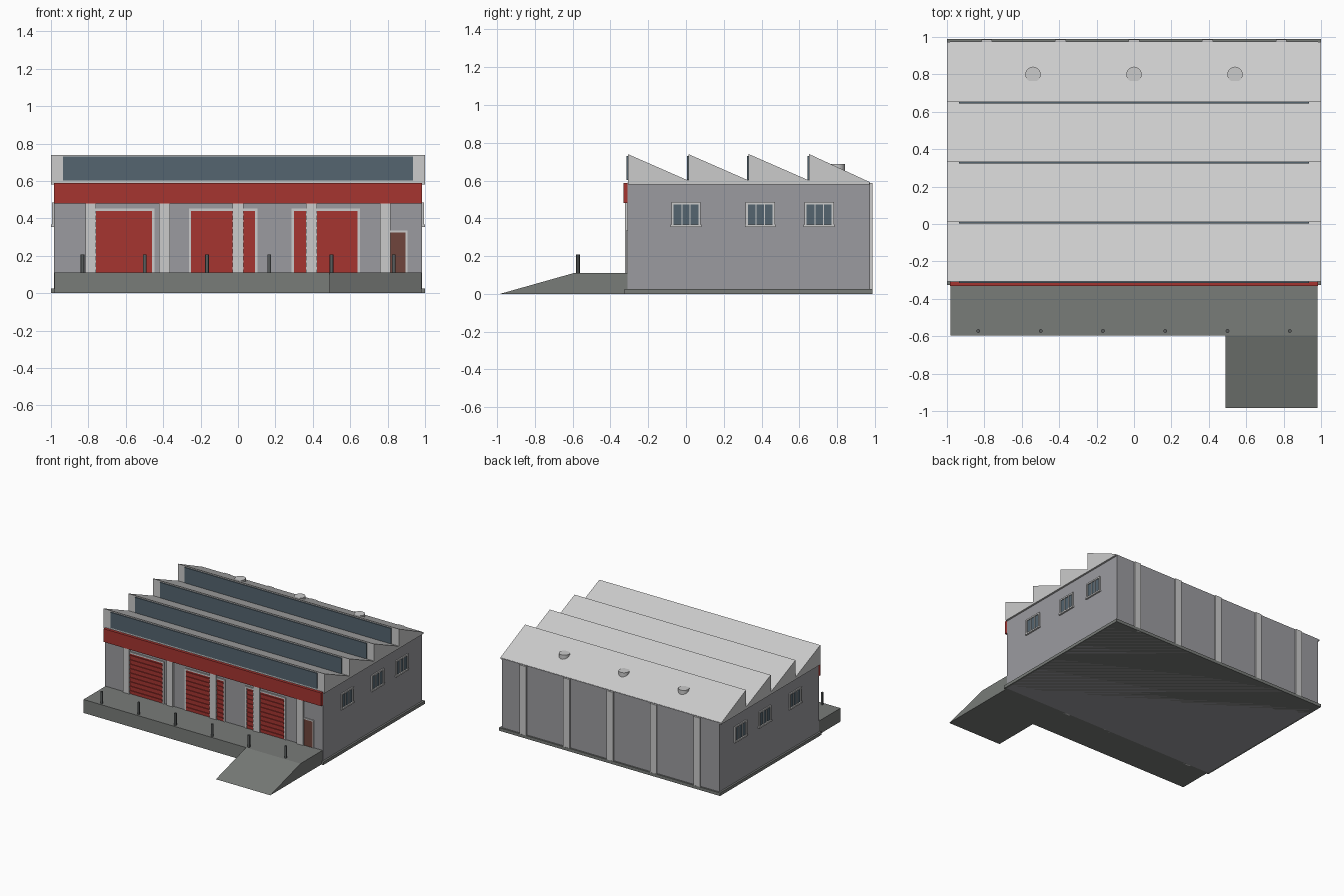
import bpy, bmesh

if "Cube" in bpy.data.objects:
    bpy.data.objects.remove(bpy.data.objects["Cube"])


def material(name, rgb):
    m = bpy.data.materials.new(name)
    m.diffuse_color = (*rgb, 1)
    m.use_nodes = True
    m.node_tree.nodes["Principled BSDF"].inputs["Base Color"].default_value = m.diffuse_color
    return m


RED = material("red_paint", (0.38, 0.035, 0.03))
GLASS = material("window_glass", (0.09, 0.13, 0.16))
BROWN = material("door_brown", (0.16, 0.06, 0.045))
DARK = material("dark_concrete", (0.19, 0.2, 0.19))
WALL = material("wall_grey", (0.33, 0.33, 0.35))
STEEL = material("dark_steel", (0.1, 0.11, 0.11))


def finish(name, bm, mat=None):
    bmesh.ops.recalc_face_normals(bm, faces=bm.faces)
    me = bpy.data.meshes.new(name)
    bm.to_mesh(me)
    bm.free()
    ob = bpy.data.objects.new(name, me)
    bpy.context.collection.objects.link(ob)
    if mat:
        me.materials.append(mat)
    return ob


def boxes(name, ranges, mat=None):
    """One object from boxes given as (x0, x1, y0, y1, z0, z1)."""
    bm = bmesh.new()
    for x0, x1, y0, y1, z0, z1 in ranges:
        vs = bmesh.ops.create_cube(bm, size=1)["verts"]
        for v in vs:
            v.co = (x1 if v.co.x > 0 else x0, y1 if v.co.y > 0 else y0, z1 if v.co.z > 0 else z0)
    return finish(name, bm, mat)


def extrude_x(name, profile, x0, x1, mat=None):
    """Extrude a (y, z) outline along x."""
    bm = bmesh.new()
    f = bm.faces.new([bm.verts.new((x0, y, z)) for y, z in profile])
    new = bmesh.ops.extrude_face_region(bm, geom=[f])["geom"]
    bmesh.ops.translate(bm, vec=(x1 - x0, 0, 0),
                        verts=[g for g in new if isinstance(g, bmesh.types.BMVert)])
    return finish(name, bm, mat)


def cylinder(name, x, y, z0, z1, r, n, mat=None):
    bpy.ops.mesh.primitive_cylinder_add(vertices=n, radius=r, depth=z1 - z0,
                                        location=(x, y, (z0 + z1) / 2))
    ob = bpy.context.object
    ob.name = name
    bpy.ops.object.shade_smooth_by_angle()
    if mat:
        ob.data.materials.append(mat)


def mirror_x(ob):
    ob.modifiers.new("mirror", "MIRROR")


# Main hall and plinth
boxes("hall_walls", [(-0.985, 0.985, -0.31, 0.975, 0, 0.59)], WALL)
boxes("plinth", [(-1, 1, -0.325, 0.988, 0, 0.025)], DARK)

# Sawtooth roof with a glazed strip on each upright face
PITCH, Y0 = 0.32, -0.308
profile = [(Y0, 0.58)]
for i in range(4):
    y = Y0 + i * PITCH
    profile += [(y, 0.74)] if i == 0 else [(y, 0.6), (y, 0.74)]
profile += [(Y0 + 4 * PITCH, 0.592), (Y0 + 4 * PITCH, 0.58)]
extrude_x("sawtooth_roof", profile, -1, 1)
boxes("roof_glazing", [(-0.935, 0.935, Y0 + i * PITCH - 0.008, Y0 + i * PITCH + 0.002, 0.603, 0.73)
                       for i in range(4)], GLASS)

# Roof vents on the rear slope
for x in (-0.54, 0, 0.54):
    cylinder("roof_vent", x, 0.8, 0.62, 0.688, 0.041, 20)

# Pilasters on front and back walls
boxes("pilasters", [(x - 0.029, x + 0.029, y0, y1, 0, z)
                    for x in (-0.787, -0.393, 0, 0.393, 0.787)
                    for y0, y1, z in ((-0.324, -0.3, 0.5), (0.97, 0.987, 0.588))])

# Red fascia band
boxes("fascia_band", [(-0.985, 0.985, -0.332, -0.308, 0.48, 0.588)], RED)

# Loading dock, ramp and bollards
boxes("loading_dock", [(-0.982, 0.982, -0.595, -0.309, 0, 0.11)], DARK)
extrude_x("ramp", [(-0.985, 0), (-0.595, 0), (-0.595, 0.11)], 0.49, 0.982, DARK)
for i in range(6):
    cylinder("bollard", -0.832 + i * 0.333, -0.572, 0.11, 0.208, 0.01, 12, STEEL)


def door_frame(name, x, w, h, t):
    """Surround: two jambs and a head."""
    a, b = x - w / 2, x + w / 2
    boxes(name, [(a - t, a, -0.318, -0.309, 0.11, h + t), (b, b + t, -0.318, -0.309, 0.11, h + t),
                 (a, b, -0.318, -0.309, h, h + t)])


# Roller doors with horizontal ribs
for x in (-0.63, -0.08, 0.47):
    boxes("roller_door", [(x - 0.17, x + 0.17, -0.314, -0.309, 0.11, 0.44)] +
          [(x - 0.168, x + 0.168, -0.32, -0.312, 0.128 + k * 0.036, 0.139 + k * 0.036)
           for k in range(9)], RED)
    door_frame("roller_door_frame", x, 0.34, 0.44, 0.013)

# Staff door
boxes("staff_door", [(0.80, 0.895, -0.315, -0.309, 0.11, 0.325)], BROWN)
door_frame("staff_door_frame", 0.8475, 0.095, 0.325, 0.011)

# Side windows, mirrored to the left wall
for y in (0, 0.393, 0.705):
    a, b, c, d = y - 0.078, y + 0.078, 0.355, 0.486
    t = 0.012
    X0, X1 = 0.983, 0.995
    mirror_x(boxes("window_frame", [
        (X0, X1, a, a + t, c, d), (X0, X1, b - t, b, c, d),
        (X0, X1, a + t, b - t, d - t, d), (X0, 0.999, a - 0.004, b + 0.004, c, c + t)] +
        [(X0, 0.993, y + s - 0.003, y + s + 0.003, c + t, d - t) for s in (-0.022, 0.022)]))
    mirror_x(boxes("window_glass", [(X0, 0.988, a + t, b - t, c + t, d - t)], GLASS))
